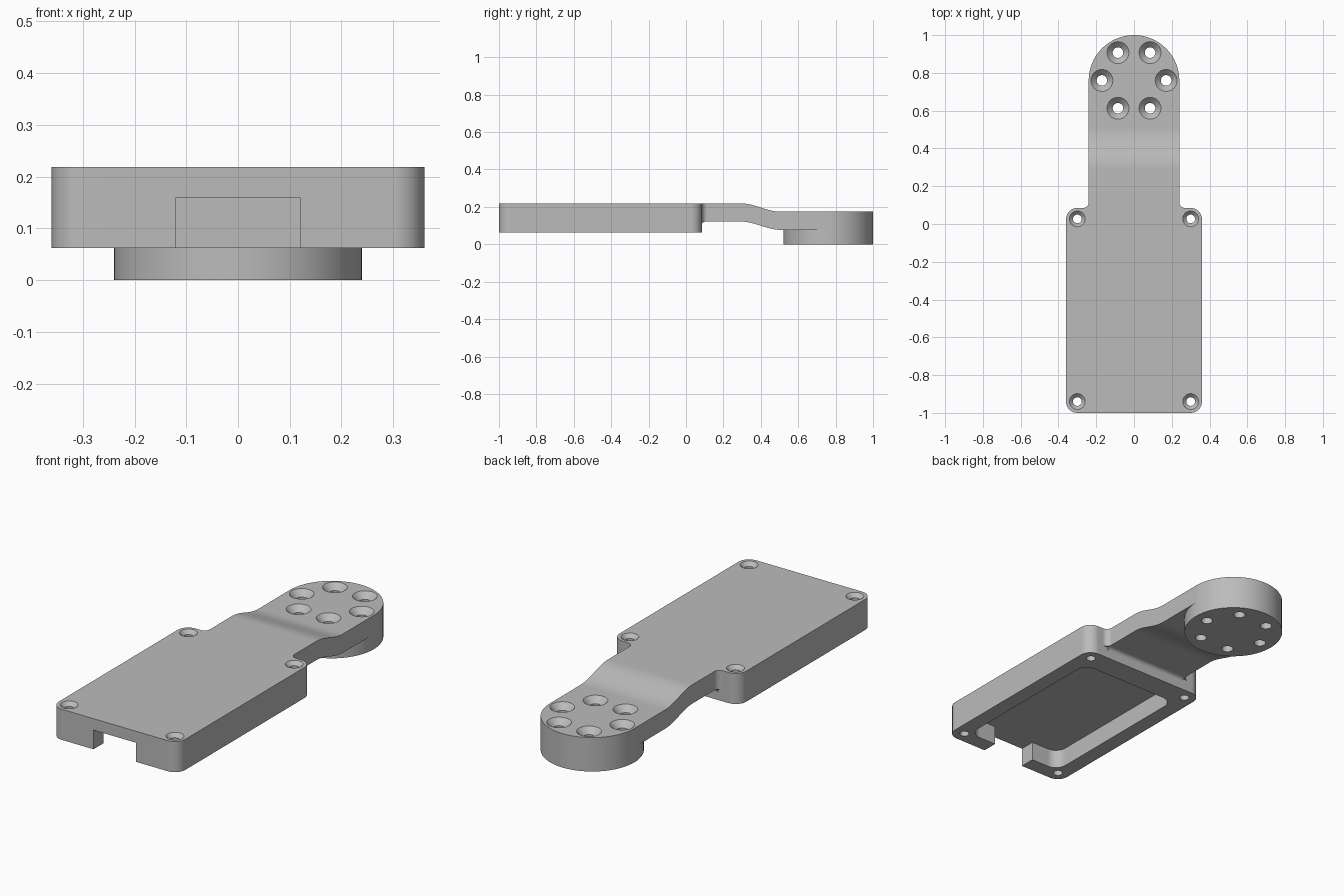
import bpy, bmesh, math
from mathutils import Matrix, Vector

cube = bpy.data.objects.get("Cube")
if cube:
    bpy.data.objects.remove(cube, do_unlink=True)

# Main dimensions
TOP, BASE, CEILING = 0.219, 0.062, 0.16
FRONT, BACK, HALF = -1.0, 0.085, 0.36
PAD_Y, PAD_R, PAD_TOP = 0.76, 0.24, 0.174
THICK = 0.097

grey = bpy.data.materials.new("satin grey")
grey.use_nodes = True
COLOUR = (0.5, 0.5, 0.5, 1)
grey.diffuse_color = COLOUR
grey.node_tree.nodes["Principled BSDF"].inputs["Base Color"].default_value = COLOUR


def prism(name, points, depth):
    """Closed solid from a 3D outline swept along a vector."""
    bm = bmesh.new()
    face = bm.faces.new([bm.verts.new(p) for p in points])
    swept = bmesh.ops.extrude_face_region(bm, geom=[face])
    verts = [v for v in swept["geom"] if isinstance(v, bmesh.types.BMVert)]
    bmesh.ops.translate(bm, verts=verts, vec=depth)
    bmesh.ops.recalc_face_normals(bm, faces=bm.faces)
    return finish(name, bm)


def finish(name, bm):
    mesh = bpy.data.meshes.new(name)
    bm.to_mesh(mesh)
    bm.free()
    mesh.materials.append(grey)
    obj = bpy.data.objects.new(name, mesh)
    bpy.context.collection.objects.link(obj)
    return obj


def arc(cx, cy, r, start, end, steps=8):
    angles = [math.radians(start + (end - start) * i / steps) for i in range(steps + 1)]
    return [(cx + r * math.cos(a), cy + r * math.sin(a)) for a in angles]


def rounded_box(name, hx, y0, y1, z0, z1, r):
    pts = (arc(hx - r, y1 - r, r, 0, 90) + arc(r - hx, y1 - r, r, 90, 180)
           + arc(r - hx, y0 + r, r, 180, 270) + arc(hx - r, y0 + r, r, 270, 360))
    return prism(name, [(x, y, z0) for x, y in pts], (0, 0, z1 - z0))


def lathe(name, x, y, profile, segments=48):
    """Revolved solid from (radius, height) pairs, bottom to top."""
    bm = bmesh.new()
    rings = []
    for r, z in profile:
        ring = bmesh.ops.create_circle(bm, segments=segments, radius=r,
                                       matrix=Matrix.Translation((x, y, z)))
        rings.append(ring["verts"])
    for a, b in zip(rings, rings[1:]):
        for i in range(segments):
            j = (i + 1) % segments
            bm.faces.new((a[i], a[j], b[j], b[i]))
    bm.faces.new(rings[0])
    bm.faces.new(rings[-1])
    bmesh.ops.recalc_face_normals(bm, faces=bm.faces)
    return finish(name, bm)


def countersink(name, x, y, bottom, top, r, head):
    d = head - r
    return lathe(name, x, y, [(r, bottom - 0.05), (r, top - d),
                              (head, top), (head, top + 0.05)], 32)


def boolean(target, tool, operation):
    mod = target.modifiers.new(tool.name, "BOOLEAN")
    mod.operation, mod.solver, mod.object = operation, "EXACT", tool
    bpy.context.view_layer.objects.active = target
    bpy.ops.object.modifier_apply(modifier=mod.name)
    bpy.data.objects.remove(tool, do_unlink=True)


# Housing with rounded corners
bracket = rounded_box("mounting_bracket", HALF, FRONT, BACK, BASE, TOP, 0.06)

# Cranked arm: S-shaped side profile with a fillet under its root
steps = 14
slope = [(0.29 + 0.22 * i / steps,
          TOP - (TOP - PAD_TOP) * (1 - math.cos(math.pi * i / steps)) / 2)
         for i in range(steps + 1)]
upper = [(0.0, TOP)] + slope + [(PAD_Y, PAD_TOP)]
lower = [(y, z - THICK) for y, z in reversed(upper[1:])]
f = 0.02
fillet = arc(BACK + f, TOP - THICK - f, f, 90, 180, 6)
outline = upper + lower + fillet + [(0.0, TOP - THICK - f)]
arm = prism("arm", [(-PAD_R, y, z) for y, z in outline], (2 * PAD_R, 0, 0))
boolean(bracket, arm, "UNION")

# Vertical fillets where the arm meets the housing
f = 0.03
for side in (-1, 1):
    pts = ([(PAD_R - 0.02, BACK - 0.02), (PAD_R + f, BACK - 0.02)]
           + arc(PAD_R + f, BACK + f, f, 270, 180) + [(PAD_R - 0.02, BACK + f)])
    web = prism("root_fillet", [(side * x, y, TOP - THICK) for x, y in pts], (0, 0, THICK))
    boolean(bracket, web, "UNION")

# Round pad at the end of the arm
boolean(bracket, lathe("pad", 0, PAD_Y, [(PAD_R, 0), (PAD_R, PAD_TOP)], 64), "UNION")

# Hollow underside and front cable slot
boolean(bracket, rounded_box("cavity", 0.28, -0.92, -0.04, BASE - 0.05, CEILING, 0.06), "DIFFERENCE")
slot = prism("slot", [(x, y, BASE - 0.05) for x, y in
                      ((-0.12, -1.1), (0.12, -1.1), (0.12, -0.8), (-0.12, -0.8))],
             (0, 0, CEILING - BASE + 0.05))
boolean(bracket, slot, "DIFFERENCE")

# Countersunk corner holes and the ring of six pad holes
for x in (-0.3, 0.3):
    for y in (-0.94, 0.027):
        boolean(bracket, countersink("corner_hole", x, y, BASE, TOP, 0.023, 0.042), "DIFFERENCE")
for i in range(6):
    a = math.radians(60 * i)
    hole = countersink("pad_hole", 0.17 * math.cos(a), PAD_Y + 0.17 * math.sin(a),
                       0, PAD_TOP, 0.028, 0.058)
    boolean(bracket, hole, "DIFFERENCE")

# Smooth curved walls, crisp edges
bpy.ops.object.select_all(action="DESELECT")
bracket.select_set(True)
bpy.context.view_layer.objects.active = bracket
bpy.ops.object.shade_smooth_by_angle(angle=math.radians(30))
weighted = bracket.modifiers.new("flat_normals", "WEIGHTED_NORMAL")
weighted.keep_sharp = True
